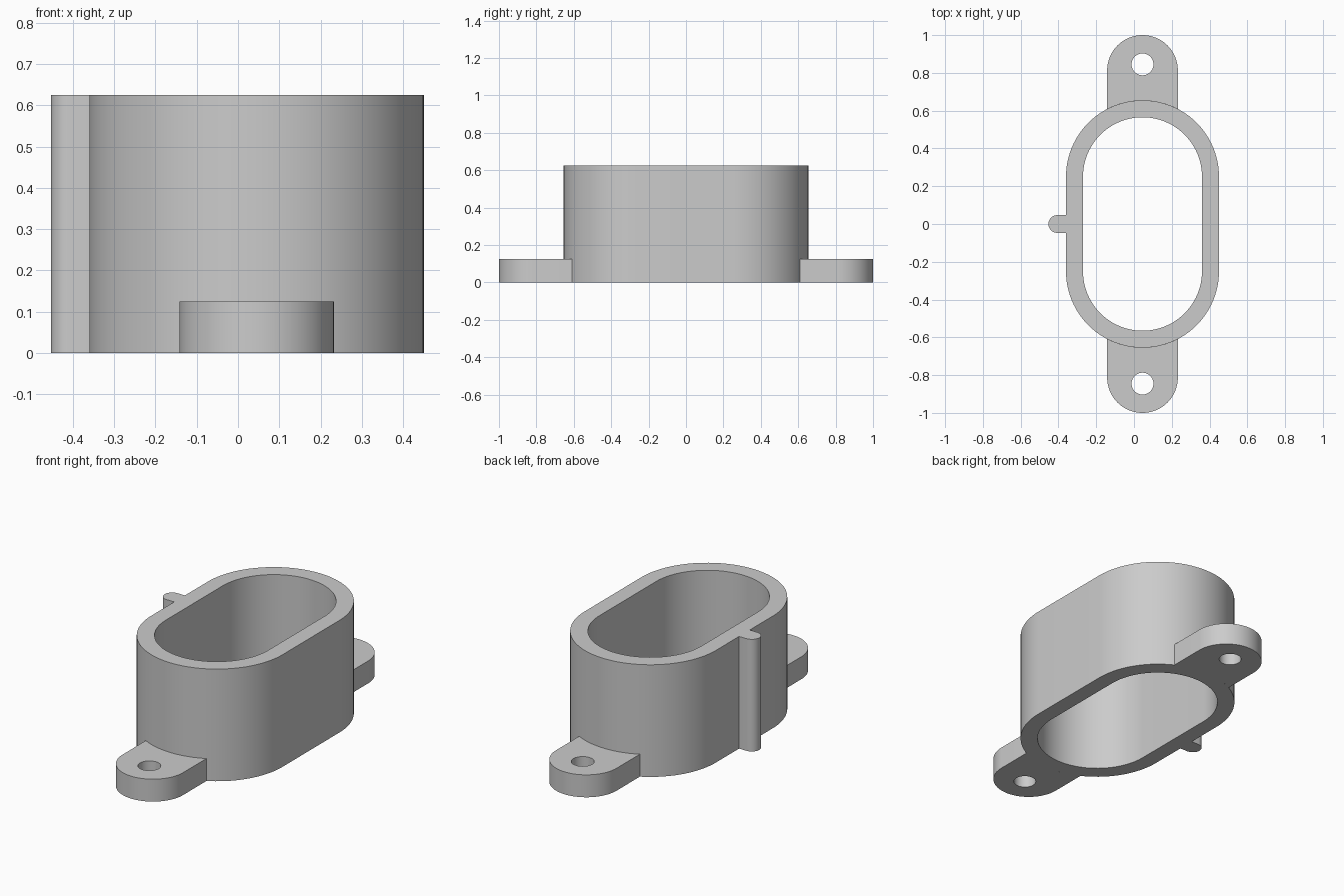
import bpy, bmesh
from math import pi, cos, sin, asin, radians

cube = bpy.data.objects.get("Cube")
if cube:
    bpy.data.objects.remove(cube, do_unlink=True)

# Main dimensions
CX = 0.045           # centre line of the sleeve
HEIGHT = 0.625
OUTER, INNER = 0.405, 0.315
HALF_STRAIGHT = 0.25
TAB_R, TAB_H, TAB_Y = 0.187, 0.125, 0.813
HOLE_R, HOLE_Y = 0.058, 0.845
RIB_R, RIB_TIP = 0.047, -0.453

grey = bpy.data.materials.new("plain grey")
grey.use_nodes = True
colour = (0.6, 0.6, 0.6, 1.0)
grey.diffuse_color = colour
grey.node_tree.nodes["Principled BSDF"].inputs["Base Color"].default_value = colour


def arc(cx, cy, r, start, end, steps=48):
    return [(cx + r * cos(start + (end - start) * i / steps),
             cy + r * sin(start + (end - start) * i / steps))
            for i in range(steps + 1)]


def stadium(r):
    return (arc(CX, HALF_STRAIGHT, r, 0, pi)
            + arc(CX, -HALF_STRAIGHT, r, pi, 2 * pi))


def extrude_profile(name, loops, height):
    """Fill closed outlines (the first is outer, the rest are holes) and extrude."""
    bm = bmesh.new()
    edges = []
    for loop in loops:
        verts = [bm.verts.new((x, y, 0)) for x, y in loop]
        edges += [bm.edges.new((v, verts[i - 1])) for i, v in enumerate(verts)]
    bmesh.ops.triangle_fill(bm, edges=edges, use_beauty=True)
    result = bmesh.ops.extrude_face_region(bm, geom=bm.faces[:], use_keep_orig=True)
    top = [g for g in result["geom"] if isinstance(g, bmesh.types.BMVert)]
    bmesh.ops.translate(bm, verts=top, vec=(0, 0, height))
    bmesh.ops.recalc_face_normals(bm, faces=bm.faces[:])
    mesh = bpy.data.meshes.new(name)
    bm.to_mesh(mesh)
    bm.free()
    mesh.materials.append(grey)
    obj = bpy.data.objects.new(name, mesh)
    bpy.context.collection.objects.link(obj)
    bpy.ops.object.select_all(action="DESELECT")
    obj.select_set(True)
    bpy.context.view_layer.objects.active = obj
    bpy.ops.object.shade_smooth_by_angle(angle=radians(30))
    return obj


# Open oval sleeve
extrude_profile("sleeve", [stadium(OUTER), stadium(INNER)], HEIGHT)

# Mounting tabs with screw holes, fitted against the sleeve's round ends
spread = asin(TAB_R / OUTER)
tab = (arc(CX, TAB_Y, TAB_R, 0, pi)
       + arc(CX, HALF_STRAIGHT, OUTER, pi / 2 + spread, pi / 2 - spread, 16))
hole = arc(CX, HOLE_Y, HOLE_R, 0, 2 * pi, 40)[:-1]
for name, side in (("back_tab", 1), ("front_tab", -1)):
    extrude_profile(name, [[(x, y * side) for x, y in loop] for loop in (tab, hole)], TAB_H)

# Rounded locating rib on the right wall
wall = CX - OUTER
rib = (arc(RIB_TIP + RIB_R, 0, RIB_R, pi / 2, 3 * pi / 2, 24)
       + [(wall, -RIB_R), (wall, RIB_R)])
extrude_profile("locating_rib", [rib], HEIGHT)
